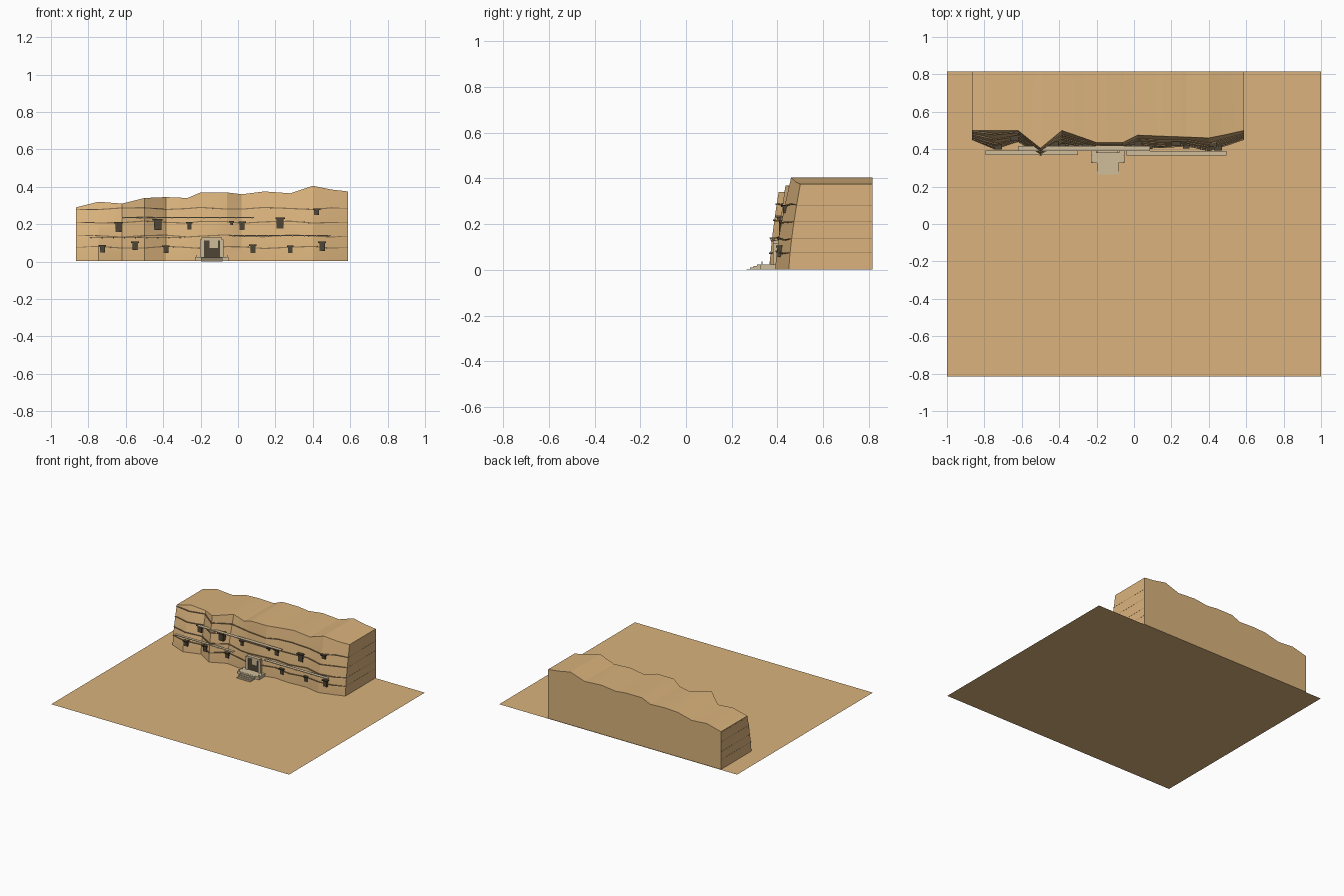
import bpy, bmesh, math

cube = bpy.data.objects.get("Cube")
if cube:
    bpy.data.objects.remove(cube)


def material(name, r, g, b):
    m = bpy.data.materials.new(name)
    m.use_nodes = True
    m.diffuse_color = (r, g, b, 1)
    m.node_tree.nodes["Principled BSDF"].inputs["Base Color"].default_value = (r, g, b, 1)
    return m


SAND = material("sandstone", 0.70, 0.45, 0.203)
STONE = material("pale stone", 0.63, 0.51, 0.33)
BAND = material("strata brown", 0.27, 0.18, 0.09)
DARK = material("dark opening", 0.075, 0.058, 0.036)

# Cliff columns: x, foot y, rim y, rim height
COLUMNS = [
    (-0.865, 0.45, 0.50, 0.29), (-0.745, 0.40, 0.50, 0.32), (-0.62, 0.44, 0.50, 0.31),
    (-0.50, 0.365, 0.405, 0.34), (-0.385, 0.42, 0.50, 0.345), (-0.27, 0.405, 0.46, 0.34),
    (-0.20, 0.395, 0.435, 0.37), (-0.06, 0.395, 0.435, 0.37), (0.02, 0.415, 0.475, 0.36),
    (0.14, 0.405, 0.47, 0.375), (0.28, 0.415, 0.465, 0.365), (0.40, 0.39, 0.46, 0.405),
    (0.50, 0.42, 0.48, 0.385), (0.588, 0.45, 0.50, 0.375)]
BACK = 0.815
FOOT = 0.003
LEVELS = 8


def column_at(x):
    for a, b in zip(COLUMNS, COLUMNS[1:]):
        if x <= b[0]:
            t = (x - a[0]) / (b[0] - a[0])
            return [p + (q - p) * t for p, q in zip(a, b)]
    return COLUMNS[-1]


def face_y(col, z):
    t = min(max(z / col[3], 0), 1)
    return col[1] + (col[2] - col[1]) * t ** 1.4


def finish(name, bm, mat):
    bmesh.ops.recalc_face_normals(bm, faces=bm.faces)
    me = bpy.data.meshes.new(name)
    bm.to_mesh(me)
    bm.free()
    me.materials.append(mat)
    ob = bpy.data.objects.new(name, me)
    bpy.context.collection.objects.link(ob)
    return ob


def add_box(bm, x0, x1, y0, y1, z0, z1):
    made = bmesh.ops.create_cube(bm, size=1)["verts"]
    for v in made:
        v.co = ((x0 + x1) / 2 + v.co.x * (x1 - x0),
                (y0 + y1) / 2 + v.co.y * (y1 - y0),
                (z0 + z1) / 2 + v.co.z * (z1 - z0))


def boxes(name, mat, *items):
    bm = bmesh.new()
    for item in items:
        add_box(bm, *item)
    return finish(name, bm, mat)


def sweep(name, mat, sections):
    """Closed loops, one per cliff column, bridged and capped."""
    bm = bmesh.new()
    loops = [[bm.verts.new(p) for p in s] for s in sections]
    n = len(loops[0])
    for a, b in zip(loops, loops[1:]):
        for i in range(n):
            j = (i + 1) % n
            bm.faces.new((a[i], a[j], b[j], b[i]))
    bm.faces.new(loops[0])
    bm.faces.new(loops[-1])
    return finish(name, bm, mat)


# Flat ground sheet, facing up
ground = bmesh.new()
ground.faces.new([ground.verts.new((x, y, 0)) for x, y in
                  ((-1, -BACK), (1, -BACK), (1, BACK), (-1, BACK))])
ground.faces.ensure_lookup_table()
ground_sheet = finish("ground", ground, SAND)
if ground_sheet.data.polygons[0].normal.z < 0:
    ground_sheet.data.flip_normals()

# Cliff body with leaning, folded front
sections = []
for c in COLUMNS:
    heights = [FOOT + (c[3] - FOOT) * i / LEVELS for i in range(LEVELS + 1)]
    front = [(c[0], face_y(c, z), z) for z in heights]
    sections.append(front + [(c[0], BACK, c[3]), (c[0], BACK, FOOT)])
cliff = sweep("cliff", SAND, sections)
cliff.data.shade_smooth()
cliff.data.set_sharp_from_angle(angle=math.radians(20))

# Thin strata ledges following the folds
for k, z in enumerate((0.076, 0.137, 0.211, 0.284)):
    rows = []
    for i, c in enumerate(COLUMNS):
        edge = (i == len(COLUMNS) - 1) - (i == 0)
        x = c[0] + 0.0005 * edge
        wave = 0 if edge else 0.006 * math.sin(i * 1.9 + k)
        zc = min(z + wave, c[3] - 0.01)
        y = face_y(c, zc) - 0.006
        h = 0.001 if edge else 0.003
        rows.append([(x, y, zc - h), (x, y, zc + h),
                     (x, BACK - 0.001, z + 0.001), (x, BACK - 0.001, z - 0.001)])
    sweep(f"strata_ledge_{k + 1}", BAND, rows)

# Walkways with support beams beneath
WALKS = [(-0.795, -0.30, 0.37, 0.392, 0.13),
         (-0.62, 0.085, 0.39, 0.416, 0.236),
         (-0.04, 0.495, 0.365, 0.39, 0.14)]
for n, (x0, x1, y0, y1, z) in enumerate(WALKS):
    boxes(f"walkway_{n + 1}", STONE, (x0, x1, y0, y1, z - 0.002, z + 0.002))
    beams = []
    count = 9
    for i in range(count):
        x = x0 + 0.01 + (x1 - x0 - 0.02) * i / (count - 1)
        beams.append((x - 0.003, x + 0.003, y0 + 0.002, y1 - 0.001, z - 0.006, z - 0.002))
    boxes(f"walkway_beams_{n + 1}", BAND, *beams)

# Windows with projecting lintels: x, z, width, height
WINDOWS = [
    (-0.725, 0.068, 0.028, 0.038), (-0.55, 0.083, 0.03, 0.044), (-0.385, 0.065, 0.028, 0.038),
    (-0.64, 0.183, 0.032, 0.052), (-0.43, 0.197, 0.04, 0.058), (-0.26, 0.19, 0.022, 0.038),
    (-0.035, 0.205, 0.014, 0.02), (0.022, 0.19, 0.028, 0.044), (0.225, 0.205, 0.038, 0.058),
    (0.08, 0.068, 0.028, 0.042), (0.28, 0.064, 0.024, 0.038), (0.45, 0.08, 0.03, 0.048),
    (0.42, 0.265, 0.028, 0.03)]
panes, lintels = [], []
for x, z, w, h in WINDOWS:
    y = min(face_y(column_at(x + s * w / 2), z - h / 2) for s in (-1, 0, 1))
    panes.append((x - w / 2, x + w / 2, y - 0.004, y + 0.03, z - h / 2, z + h / 2))
    lintels.append((x - w / 2 - 0.006, x + w / 2 + 0.006, y - 0.012, y + 0.03,
                    z + h / 2 - 0.005, z + h / 2 + 0.003))
boxes("windows", DARK, *panes)
boxes("window_lintels", DARK, *lintels)

# Entrance terrace and steps
MID = -0.14
boxes("terrace", STONE, (MID - 0.09, MID + 0.09, 0.325, 0.40, FOOT, 0.024))
steps = []
for i in range(4):
    steps.append((MID - 0.057, MID + 0.057, 0.265 + i * 0.015, 0.33, 0.001, 0.006 * (i + 1) - 0.001))
boxes("steps", STONE, *steps)
posts = [(MID + s * 0.083 - 0.002, MID + s * 0.083 + 0.002, y, y + 0.004, 0.024, 0.036)
         for s in (-1, 1) for y in (0.33, 0.365)]
boxes("terrace_posts", STONE, *posts)

# Doorway with jambs, lintel and pale door panel
boxes("doorway", DARK, (MID - 0.045, MID + 0.045, 0.388, 0.42, 0.024, 0.115))
boxes("door_frame", STONE,
      (MID - 0.062, MID - 0.043, 0.38, 0.42, 0.024, 0.118),
      (MID + 0.043, MID + 0.062, 0.38, 0.42, 0.024, 0.118),
      (MID - 0.055, MID + 0.055, 0.38, 0.42, 0.113, 0.128))
boxes("door_panel", STONE, (MID - 0.012, MID + 0.032, 0.384, 0.392, 0.072, 0.113))
